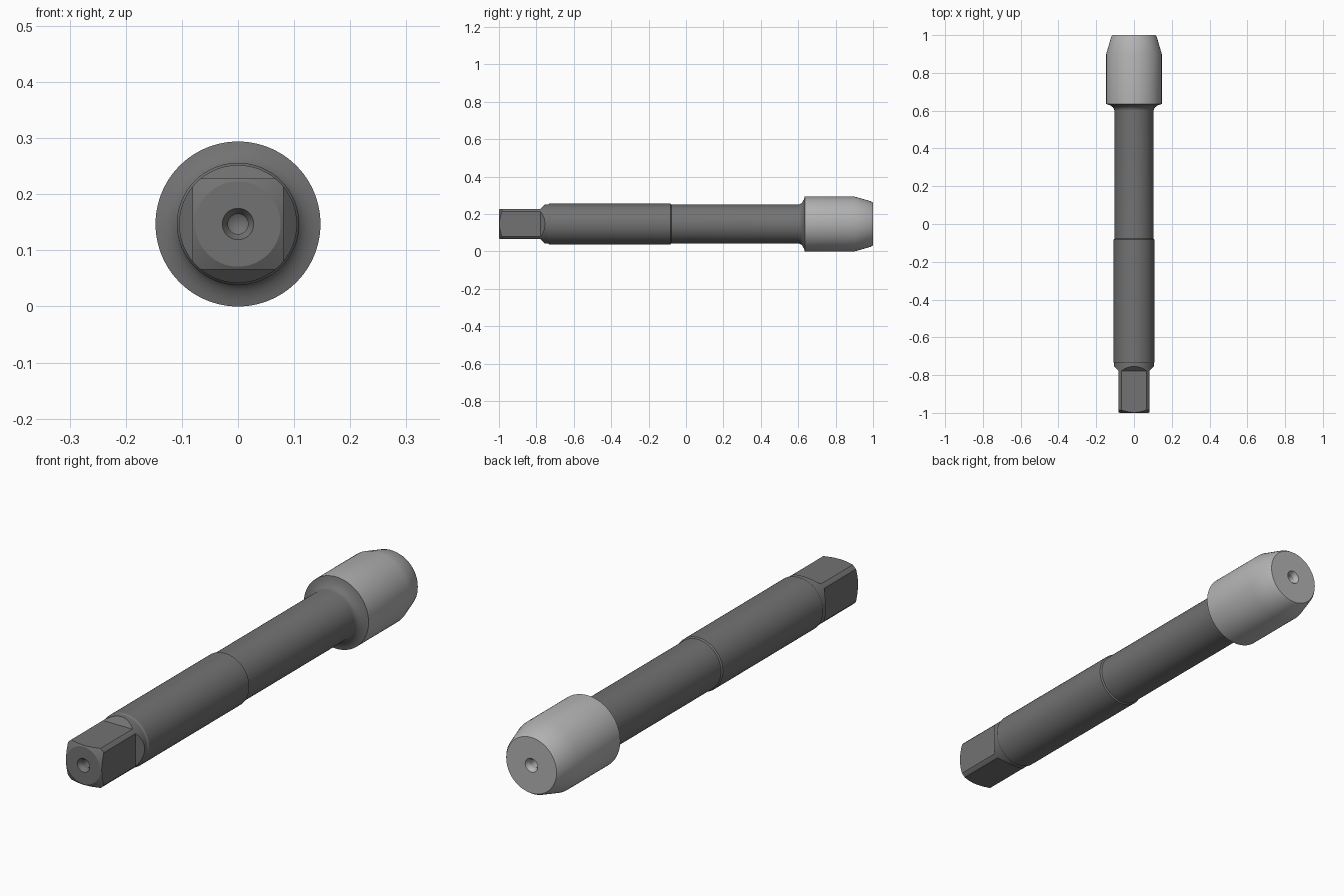
import bpy, bmesh, math
from mathutils import Matrix, Vector

if "Cube" in bpy.data.objects:
    bpy.data.objects.remove(bpy.data.objects["Cube"])

AXIS_Z = 0.147
SIDES = 96


def material(name, value):
    mat = bpy.data.materials.new(name)
    mat.diffuse_color = (value, value, value, 1)
    mat.use_nodes = True
    mat.node_tree.nodes["Principled BSDF"].inputs["Base Color"].default_value = mat.diffuse_color
    return mat


def add_object(name, bm, mat=None):
    bmesh.ops.recalc_face_normals(bm, faces=bm.faces)
    mesh = bpy.data.meshes.new(name)
    bm.to_mesh(mesh)
    bm.free()
    obj = bpy.data.objects.new(name, mesh)
    obj.location.z = AXIS_Z
    bpy.context.collection.objects.link(obj)
    if mat:
        mesh.materials.append(mat)
    return obj


def lathe(name, profile, mat):
    """Spin (radius, y) points around the y axis."""
    bm = bmesh.new()
    verts = [bm.verts.new((r, y, 0)) for r, y in profile]
    edges = [bm.edges.new(pair) for pair in zip(verts, verts[1:])]
    bmesh.ops.spin(bm, geom=verts + edges, cent=(0, 0, 0), axis=(0, 1, 0),
                   angle=math.tau, steps=SIDES, use_duplicate=False)
    bmesh.ops.remove_doubles(bm, verts=bm.verts, dist=1e-5)
    return add_object(name, bm, mat)


def smooth(obj):
    bpy.ops.object.select_all(action='DESELECT')
    obj.select_set(True)
    bpy.context.view_layer.objects.active = obj
    bpy.ops.object.shade_smooth_by_angle(angle=math.radians(20))


def centre_hole(end):
    """Countersunk drill hole, from its bottom out to the end face."""
    return [(r, end * y) for r, y in
            [(0, 0.935), (0.018, 0.946), (0.018, 0.983), (0.028, 1.0)]]


# Shank: drive end, thick half, thin half, filleted neck under the head
neck = []
for i in range(9):
    a = math.radians(70) * i / 8
    neck.append((0.104 + 0.043 * (1 - math.cos(a)) / (1 - math.cos(math.radians(70))),
                 0.600 + 0.035 * math.sin(a) / math.sin(math.radians(70))))
shank_profile = (centre_hole(-1)
                 + [(0.076, -1.0), (0.105, -0.984), (0.105, -0.737), (0.109, -0.730),
                    (0.109, -0.083), (0.104, -0.078)]
                 + neck + [(0, 0.635)])
shank = lathe("shank", shank_profile, material("dark_steel", 0.17))

# Four flats of the square drive, each with a sloped run-out
bm = bmesh.new()
side = [(-1.1, 0.081), (-0.778, 0.081), (-0.740, 0.119), (-1.1, 0.119)]
for k in range(4):
    turn = Matrix.Rotation(k * math.pi / 2, 3, 'Y')
    left, right = [[bm.verts.new(turn @ Vector((x, y, h))) for y, h in side]
                   for x in (-0.079, 0.079)]
    bm.faces.new(left)
    bm.faces.new(right)
    for i in range(4):
        j = (i + 1) % 4
        bm.faces.new((left[i], left[j], right[j], right[i]))
cutter = add_object("flat_cutter", bm)
cutter.hide_render = True
mod = shank.modifiers.new("flats", 'BOOLEAN')
mod.object = cutter
mod.operation = 'DIFFERENCE'
mod.solver = 'EXACT'
bpy.context.view_layer.objects.active = shank
bpy.ops.object.modifier_apply(modifier=mod.name)
bpy.data.objects.remove(cutter)
smooth(shank)

# Head: cylinder with a tapered nose and a centre hole
head = lathe("head", [(0.147, 0.635), (0.147, 0.900), (0.121, 0.990), (0.114, 1.0)]
             + centre_hole(1)[::-1], material("bright_steel", 0.45))
smooth(head)
